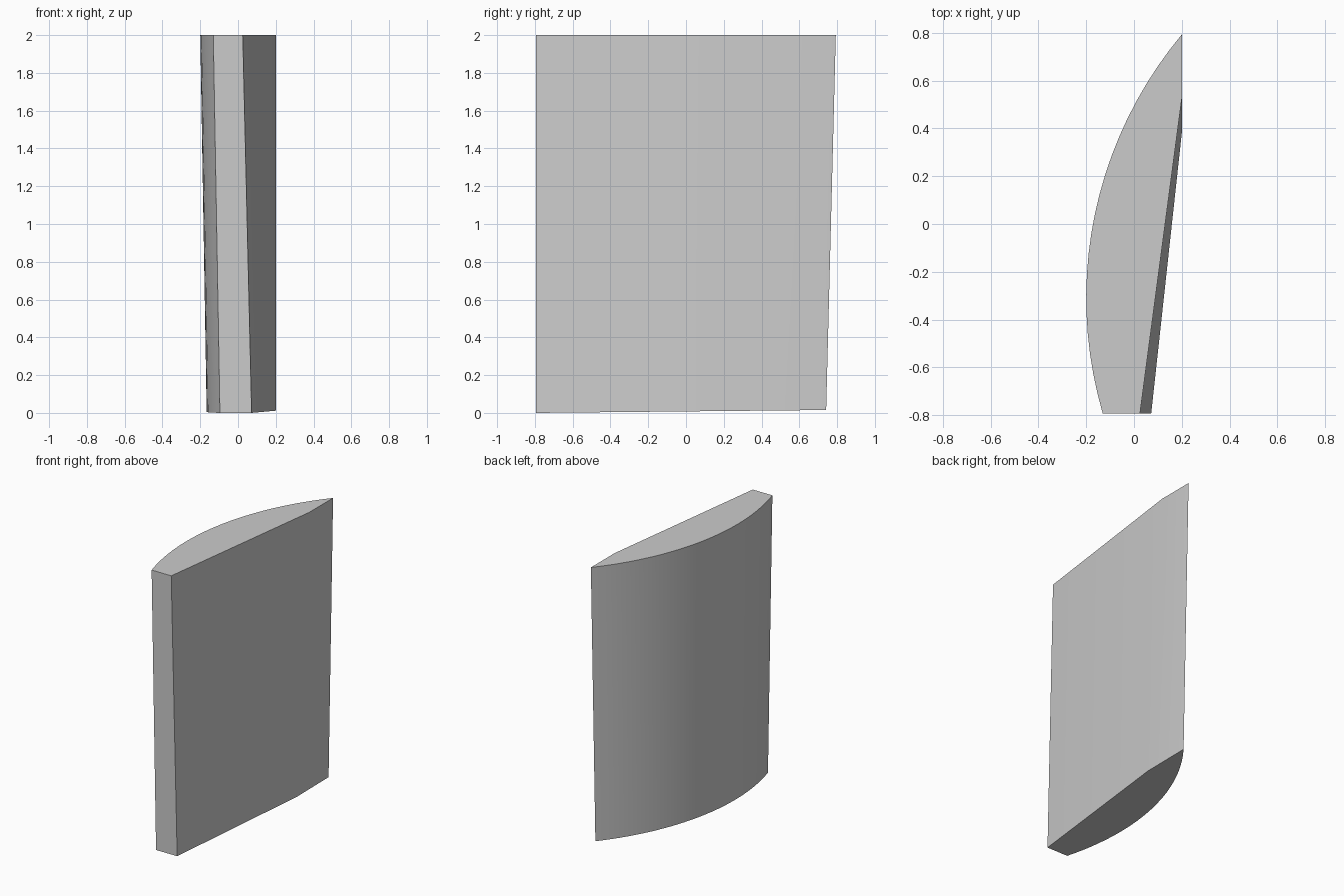
import bpy, bmesh, math

cube = bpy.data.objects.get("Cube")
if cube:
    bpy.data.objects.remove(cube, do_unlink=True)

FRONT, BOW, STEPS = -0.793, -0.31, 20


def section(apex_x, tip_y, kink_y, front_x, height):
    """Curved outer side, then the flat inner side with a kink near the tip."""
    side, dx, dy = 0.2, 0.2 - apex_x, tip_y - BOW
    radius = (dx * dx + dy * dy) / (2 * dx)
    a0 = math.asin((FRONT - BOW) / radius)
    a1 = math.asin(dy / radius)
    pts = []
    for i in range(STEPS + 1):
        a = a0 + (a1 - a0) * i / STEPS
        pts.append((apex_x + radius * (1 - math.cos(a)), BOW + radius * math.sin(a)))
    pts += [(side, kink_y), (front_x, FRONT)]
    return [(x, y, height(y)) for x, y in pts]


# Lower end rises slightly towards the back; upper end is level
lower = section(-0.166, 0.742, 0.38, 0.072, lambda y: 0.01 * (y - FRONT))
upper = section(-0.2, 0.793, 0.525, 0.025, lambda y: 2.0)

# Loft the two sections into a solid
bm = bmesh.new()
lo = [bm.verts.new(p) for p in lower]
hi = [bm.verts.new(p) for p in upper]
n = len(lo)
for i in range(n):
    j = (i + 1) % n
    bm.faces.new((lo[i], lo[j], hi[j], hi[i]))
bm.faces.new(lo)
bm.faces.new(hi)
bmesh.ops.recalc_face_normals(bm, faces=bm.faces)
mesh = bpy.data.meshes.new("curved_panel")
bm.to_mesh(mesh)
bm.free()

panel = bpy.data.objects.new("curved_panel", mesh)
bpy.context.collection.objects.link(panel)

# Plain grey finish
grey = bpy.data.materials.new("plain_grey")
grey.use_nodes = True
colour = (0.6, 0.6, 0.6, 1)
grey.diffuse_color = colour
for node in grey.node_tree.nodes:
    if node.type == "BSDF_PRINCIPLED":
        node.inputs["Base Color"].default_value = colour
mesh.materials.append(grey)

# Smooth curved side with sharp outer edges
bpy.ops.object.select_all(action="DESELECT")
panel.select_set(True)
bpy.context.view_layer.objects.active = panel
bpy.ops.object.shade_smooth_by_angle(angle=math.radians(20))
